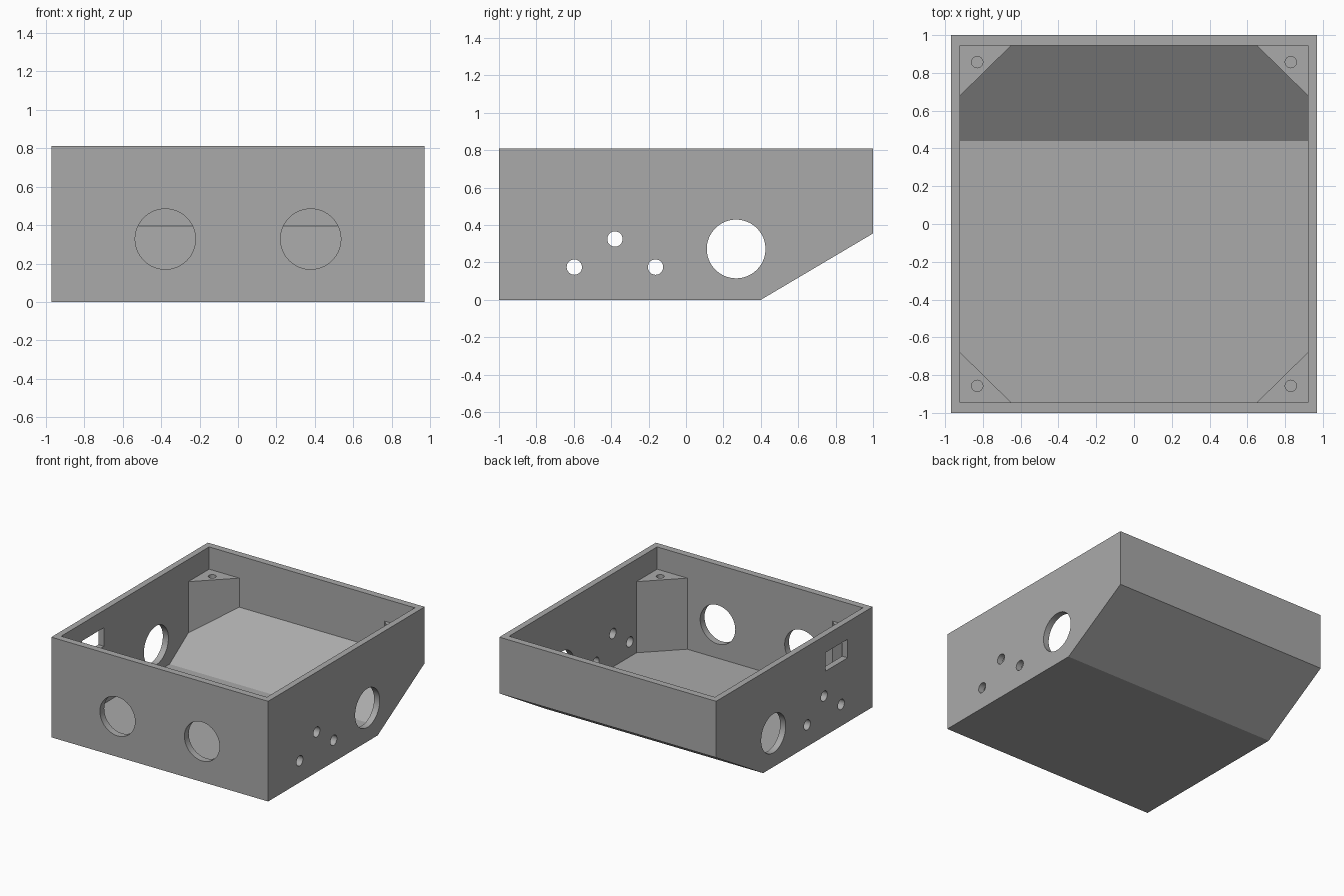
import bpy, bmesh, math
from mathutils import Vector

if "Cube" in bpy.data.objects:
    bpy.data.objects.remove(bpy.data.objects["Cube"])

W, T, H = 0.97, 0.055, 0.81      # half width, wall, height
IX, IY = 0.92, 0.945             # inner half sizes
POST_TOP = 0.63

grey = bpy.data.materials.new("plain grey")
grey.diffuse_color = (0.4, 0.4, 0.4, 1)
grey.use_nodes = True
grey.node_tree.nodes["Principled BSDF"].inputs["Base Color"].default_value = grey.diffuse_color


def prism(name, points, offset):
    """Extrude a closed polygon of 3D points along an offset."""
    bm = bmesh.new()
    face = bm.faces.new([bm.verts.new(p) for p in points])
    new = bmesh.ops.extrude_face_region(bm, geom=[face])["geom"]
    bmesh.ops.translate(bm, vec=Vector(offset),
                        verts=[v for v in new if isinstance(v, bmesh.types.BMVert)])
    bmesh.ops.recalc_face_normals(bm, faces=bm.faces)
    mesh = bpy.data.meshes.new(name)
    bm.to_mesh(mesh)
    bm.free()
    mesh.materials.append(grey)
    ob = bpy.data.objects.new(name, mesh)
    bpy.context.collection.objects.link(ob)
    return ob


def circle(r, n):
    return [(r * math.cos(2 * math.pi * i / n), r * math.sin(2 * math.pi * i / n))
            for i in range(n)]


def cut(target, cutter):
    """Subtract the cutter, then discard it."""
    mod = target.modifiers.new("cut", 'BOOLEAN')
    mod.operation, mod.solver, mod.object = 'DIFFERENCE', 'EXACT', cutter
    bpy.context.view_layer.objects.active = target
    bpy.ops.object.modifier_apply(modifier=mod.name)
    bpy.data.objects.remove(cutter)


# Outer body: side profile with a sloped lower back edge
outer = [(-1, 0), (0.4, 0), (1, 0.355), (1, H), (-1, H)]
body = prism("open_enclosure", [(-W, y, z) for y, z in outer], (2 * W, 0, 0))

# Cavity, leaving the four triangular corner posts standing
inner = [(-IY, T), (0.44, T), (IY, 0.395), (IY, 1), (-IY, 1)]
cavity = prism("cavity", [(-IX, y, z) for y, z in inner], (2 * IX, 0, 0))
corners = [(sx, sy) for sx in (-1, 1) for sy in (-1, 1)]
for sx, sy in corners:
    tri = [(0.65, IY), (IX, 0.68), (IX + 0.1, 0.58), (IX + 0.1, IY + 0.1), (0.55, IY + 0.1)]
    tri = [(0.65, IY), (IX, 0.68), (IX + 0.1, 0.68), (IX + 0.1, IY + 0.1), (0.65, IY + 0.1)]
    cut(cavity, prism("corner_post", [(sx * x, sy * y, -0.1) for x, y in tri],
                      (0, 0, POST_TOP + 0.1)))
cut(body, cavity)

# Screw holes in the posts
for sx, sy in corners:
    cut(body, prism("screw_hole", [(sx * 0.83 + a, sy * 0.857 + b, 0.43)
                                   for a, b in circle(0.03, 24)], (0, 0, 0.3)))

# Two large round openings in the front wall
for x in (-0.378, 0.378):
    cut(body, prism("front_opening", [(x + a, -1.1, 0.327 + b)
                                      for a, b in circle(0.157, 64)], (0, 0.2, 0)))

# Round openings through both side walls
for y, z, r, n in ((0.268, 0.272, 0.157, 64), (-0.597, 0.175, 0.041, 32),
                   (-0.38, 0.325, 0.041, 32), (-0.163, 0.175, 0.041, 32)):
    cut(body, prism("side_opening", [(-1.1, y + a, z + b) for a, b in circle(r, n)],
                    (2.2, 0, 0)))

# Rectangular slot in the left wall only
slot = [(-0.68, 0.52), (-0.4, 0.52), (-0.4, 0.67), (-0.68, 0.67)]
cut(body, prism("slot", [(-1.1, y, z) for y, z in slot], (0.185, 0, 0)))

# Smooth the round walls, keep edges sharp
bpy.ops.object.select_all(action='DESELECT')
body.select_set(True)
bpy.context.view_layer.objects.active = body
bpy.ops.object.shade_smooth_by_angle(angle=math.radians(25))
